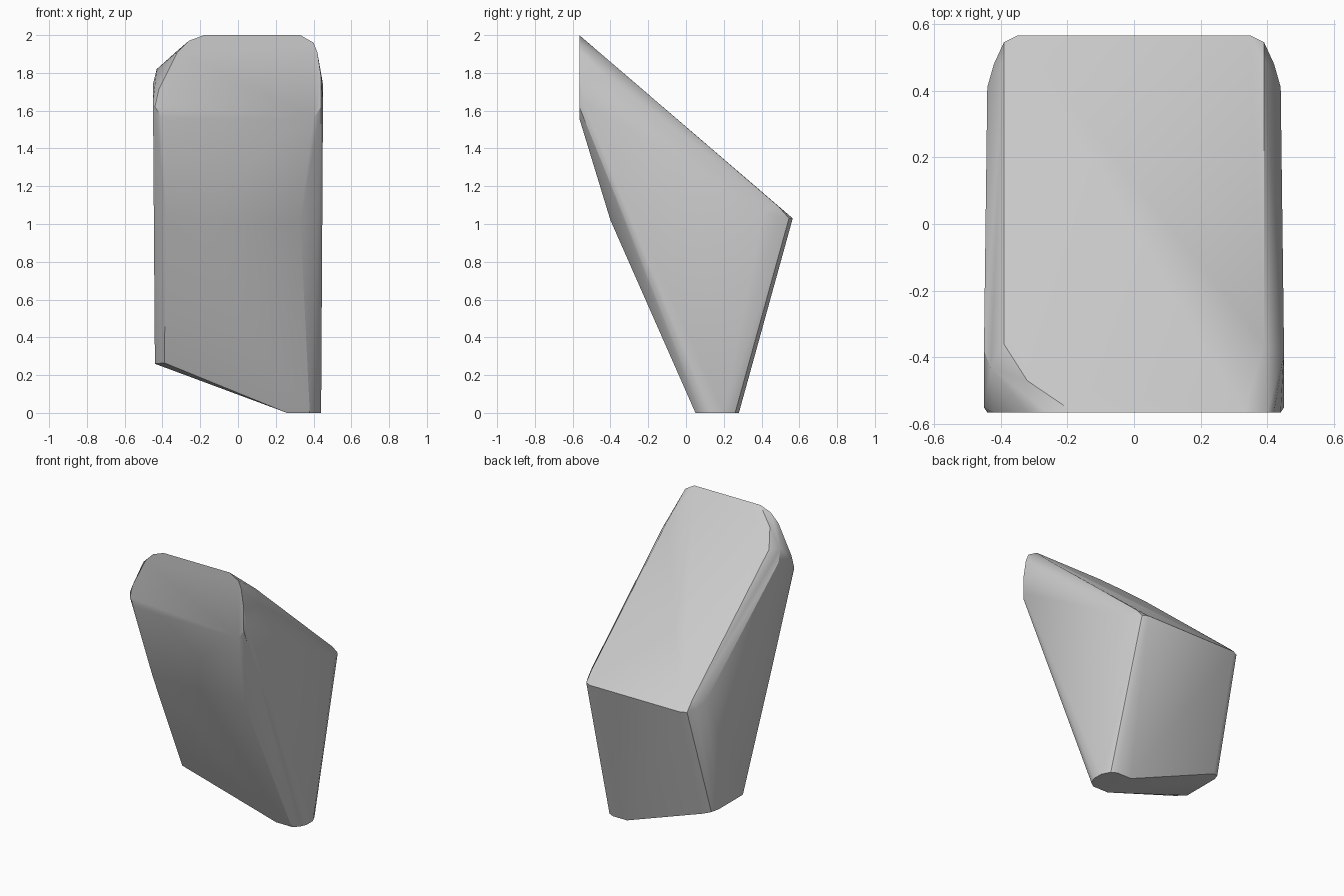
import bpy
import bmesh
import math

default_cube = bpy.data.objects.get("Cube")
if default_cube:
    bpy.data.objects.remove(default_cube, do_unlink=True)

FRONT_Y = -0.565   # plane of the flat front cap
BACK_Y = 0.565     # rear end of the sloping top


def top_height(y):
    """Height of the sloping top face at depth y."""
    return 2.0 - 0.86 * (y - FRONT_Y)


def both_sides(points):
    """Repeat points on the left and right of the body."""
    return [(side * x, y, z) for x, y, z in points for side in (1, -1)]


def on_top(points):
    """Place plan points on the sloping top face."""
    return [(x, y, top_height(y)) for x, y in points]


def on_cap(points):
    """Place elevation points on the flat front cap."""
    return [(x, FRONT_Y, z) for x, z in points]


def make_hull(name, points, material):
    """Wrap a tight faceted skin around the key points and shade it smooth."""
    bm = bmesh.new()
    for point in points:
        bm.verts.new(point)
    hull = bmesh.ops.convex_hull(bm, input=bm.verts[:])
    inside = {g for g in hull["geom_interior"] + hull["geom_unused"]
              if isinstance(g, bmesh.types.BMVert)}
    bmesh.ops.delete(bm, geom=list(inside), context="VERTS")
    bmesh.ops.dissolve_limit(bm, angle_limit=math.radians(1),
                             verts=bm.verts[:], edges=bm.edges[:])
    bmesh.ops.recalc_face_normals(bm, faces=bm.faces[:])
    mesh = bpy.data.meshes.new(name)
    bm.to_mesh(mesh)
    bm.free()
    mesh.materials.append(material)
    obj = bpy.data.objects.new(name, mesh)
    bpy.context.collection.objects.link(obj)
    bpy.ops.object.select_all(action="DESELECT")
    obj.select_set(True)
    bpy.context.view_layer.objects.active = obj
    bpy.ops.object.shade_smooth_by_angle(angle=math.radians(30))
    return obj


# Single plain material
grey = bpy.data.materials.new("light_grey")
grey.use_nodes = True
colour = (0.6, 0.6, 0.6, 1.0)
grey.diffuse_color = colour
grey.node_tree.nodes["Principled BSDF"].inputs["Base Color"].default_value = colour

# Rounded rear corners and long bevelled edges of the top
rear_corner = both_sides([(0.35, BACK_Y, 1.03), (0.39, 0.545, 1.03),
                          (0.42, 0.48, 1.04), (0.44, 0.41, 1.07)])
top_edge = both_sides(on_top([(0.39, 0.49), (0.39, -0.36)]))
side_edge = both_sides([(0.45, -0.38, 1.74), (0.45, -0.55, 1.65)])

# Front cap, with a larger rounding on the right upper corner
front_cap = on_cap([(-0.18, 2.0), (-0.26, 1.97), (-0.32, 1.91), (-0.42, 1.71),
                    (-0.44, 1.62), (-0.40, 1.56), (0.40, 1.56), (0.44, 1.62),
                    (0.44, 1.78), (0.42, 1.91), (0.40, 1.96), (0.33, 2.0)])
cap_shoulder = on_top([(-0.32, -0.47)]) + [(-0.43, -0.43, 1.82)]

# Crease across the front face
front_crease = [(-0.38, -0.40, 1.02), (0.33, -0.40, 1.02)]
front_crease += both_sides([(0.44, -0.32, 1.02)])

# Flat foot on the left, rising along a slanted base to the right
foot = [(0.26, 0.05, 0), (0.38, 0.05, 0), (0.42, 0.08, 0), (0.44, 0.13, 0),
        (0.44, 0.20, 0), (0.41, 0.26, 0), (0.37, 0.28, 0), (0.26, 0.28, 0)]
raised_base = [(-0.39, -0.06, 0.265), (-0.44, 0.0, 0.26),
               (-0.44, 0.27, 0.26), (-0.42, 0.32, 0.255), (-0.37, 0.345, 0.24)]

make_hull("wedge_body",
          rear_corner + top_edge + side_edge + front_cap + cap_shoulder
          + front_crease + foot + raised_base, grey)
